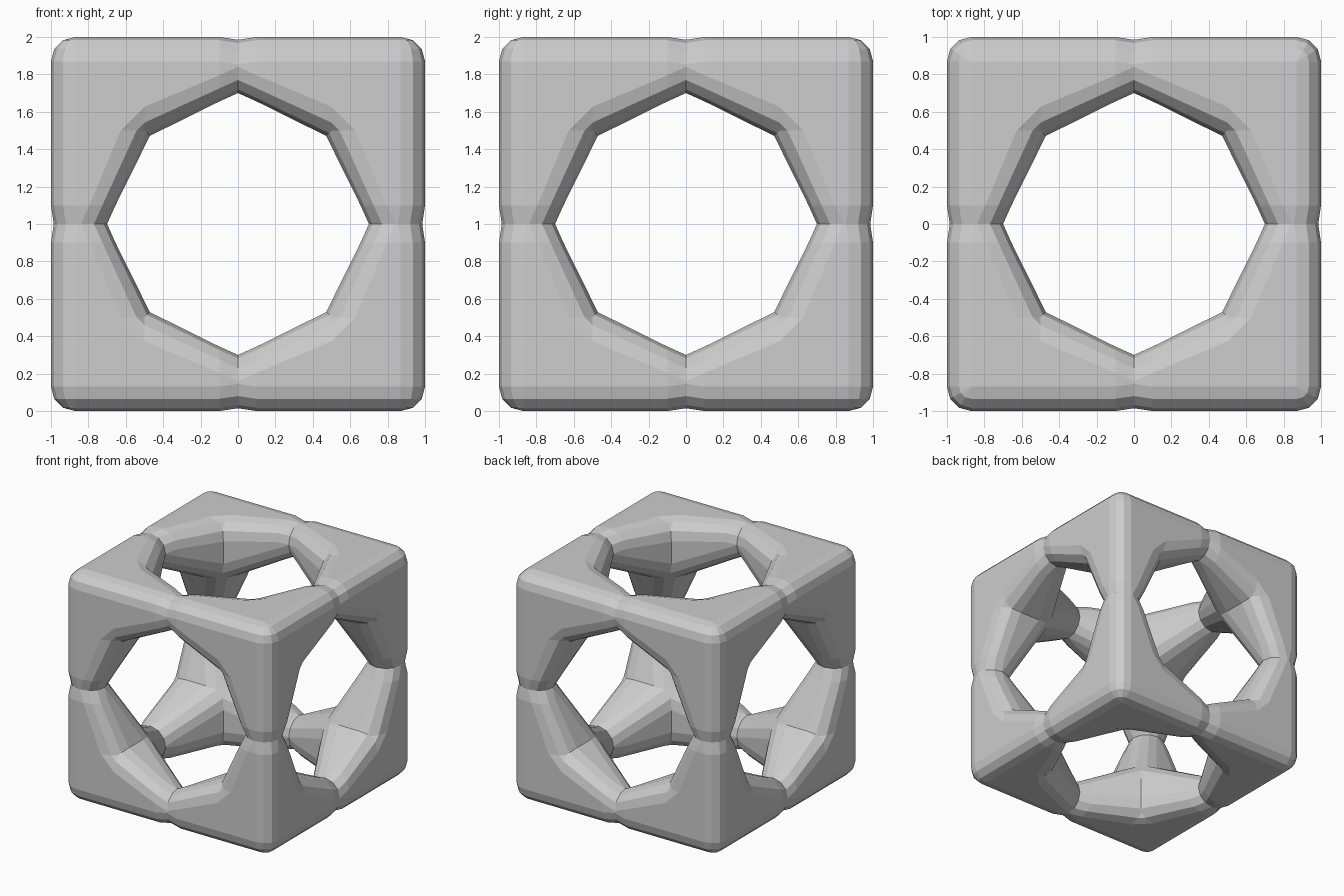
import bpy
import bmesh
from math import sin, cos, pi
from itertools import product

cube = bpy.data.objects.get("Cube")
if cube:
    bpy.data.objects.remove(cube, do_unlink=True)

# One plain grey material
grey = bpy.data.materials.new("mid grey")
grey.use_nodes = True
colour = (0.61, 0.61, 0.61, 1)
grey.diffuse_color = colour
grey.node_tree.nodes["Principled BSDF"].inputs["Base Color"].default_value = colour

EDGE = 0.13       # rounding of the outer edges
STEPS = 3         # facets per rounded corner
CENTRE_Z = 1.0

# Half of a strut: distance from its middle, inner side, outer side, inner rounding
HALF = [(0, 0.70, 0.985, 0.14), (0.1, 0.655, 1, 0.14), (0.5, 0.457, 1, 0.17)]
STATIONS = [(-t, a, b, r) for t, a, b, r in reversed(HALF[1:])] + HALF


def add_object(name, bm):
    bmesh.ops.recalc_face_normals(bm, faces=bm.faces)
    mesh = bpy.data.meshes.new(name)
    bm.to_mesh(mesh)
    bm.free()
    mesh.materials.append(grey)
    obj = bpy.data.objects.new(name, mesh)
    obj.location.z = CENTRE_Z
    bpy.context.collection.objects.link(obj)


def section(axis, t, a, b, inner):
    """Rounded square from a to b, across the axis at t, as 3D points."""
    points = []
    corners = [(b, b, EDGE), (a, b, inner), (a, a, inner), (b, a, inner)]
    for quarter, (u, v, r) in enumerate(corners):
        cu = u - r if u == b else u + r
        cv = v - r if v == b else v + r
        for i in range(STEPS + 1):
            angle = (quarter + i / STEPS) * pi / 2
            co = [t, t, t]
            co[(axis + 1) % 3] = cu + r * cos(angle)
            co[(axis + 2) % 3] = cv + r * sin(angle)
            points.append(co)
    return points


def signed(co, signs):
    return [c * s for c, s in zip(co, signs)]


def strut(name, axis, signs):
    """Loft along one cube edge, narrow in the middle."""
    bm = bmesh.new()
    rings = [[bm.verts.new(signed(co, signs)) for co in section(axis, *station)]
             for station in STATIONS]
    for low, high in zip(rings, rings[1:]):
        for i in range(len(low)):
            j = (i + 1) % len(low)
            bm.faces.new((low[i], low[j], high[j], high[i]))
    bm.faces.new(rings[0])
    bm.faces.new(rings[-1])
    add_object(name, bm)


def corner(name, signs):
    """Hull over the ends of three struts and the rounded cube corner."""
    points = [co for axis in range(3) for co in section(axis, *HALF[-1])]
    for i, j in product(range(STEPS + 1), repeat=2):
        turn, lift = i / STEPS * pi / 2, j / STEPS * pi / 2
        ball = (cos(lift) * cos(turn), cos(lift) * sin(turn), sin(lift))
        points.append([1 - EDGE + EDGE * c for c in ball])
    bm = bmesh.new()
    for co in points:
        bm.verts.new(signed(co, signs))
    bmesh.ops.remove_doubles(bm, verts=bm.verts[:], dist=0.0005)
    bmesh.ops.convex_hull(bm, input=bm.verts[:])
    bmesh.ops.delete(bm, geom=[v for v in bm.verts if not v.link_faces],
                     context='VERTS')
    add_object(name, bm)


# Twelve struts, four along each axis
for axis, su, sv in product(range(3), (-1, 1), (-1, 1)):
    signs = [1, 1, 1]
    signs[(axis + 1) % 3] = su
    signs[(axis + 2) % 3] = sv
    strut("edge_strut_" + "xyz"[axis], axis, signs)

# Eight corner blocks
for signs in product((-1, 1), repeat=3):
    corner("corner_block", signs)
